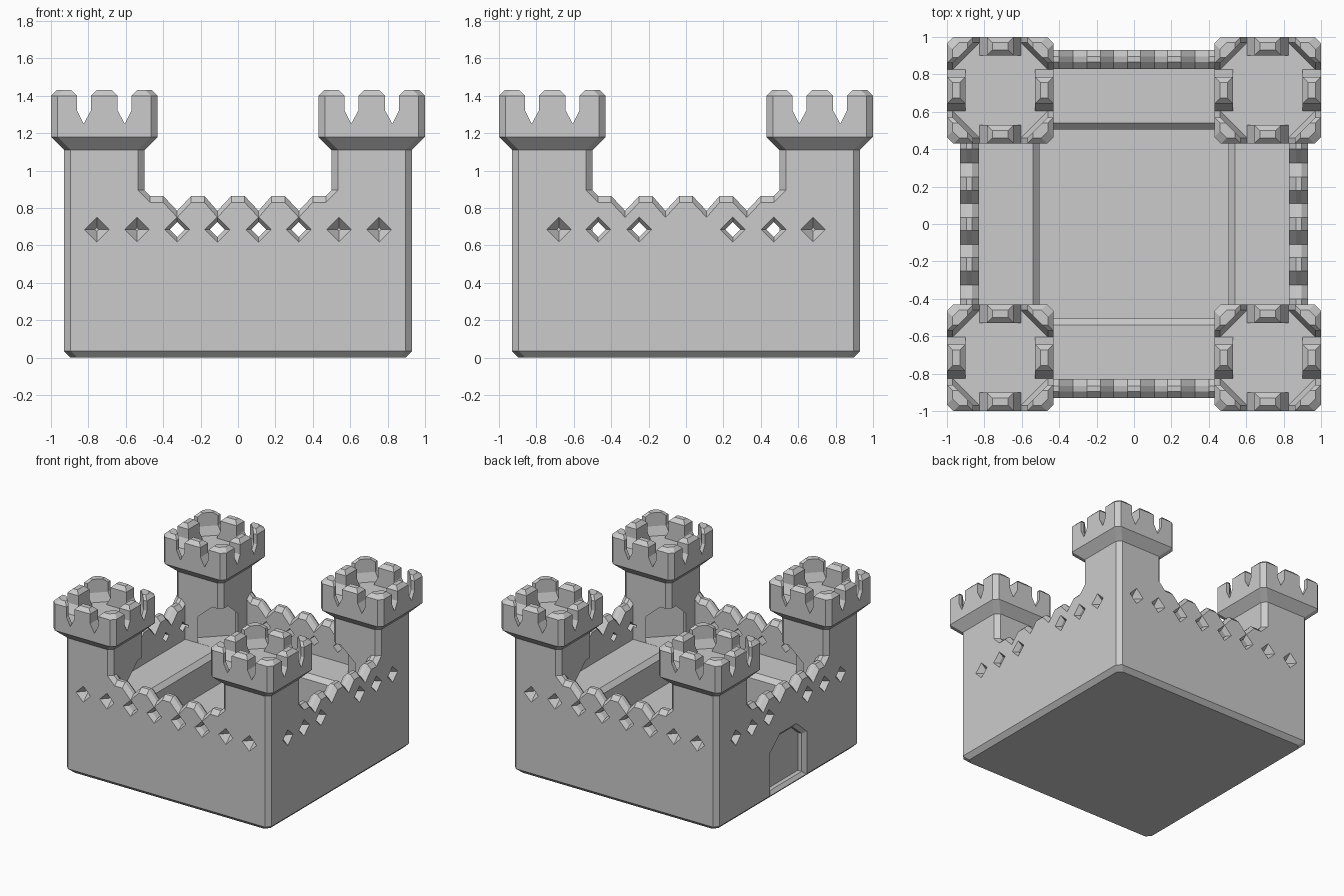
import bpy, bmesh, math
from mathutils import Matrix, Vector

if "Cube" in bpy.data.objects:
    bpy.data.objects.remove(bpy.data.objects["Cube"])

stone = bpy.data.materials.new("grey_stone")
stone.diffuse_color = (0.6, 0.6, 0.6, 1)
stone.use_nodes = True
stone.node_tree.nodes["Principled BSDF"].inputs["Base Color"].default_value = stone.diffuse_color


def add_loft(bm, rings, mat=Matrix()):
    """Skin a list of equal-length point rings and cap both ends."""
    vs = [[bm.verts.new(mat @ Vector(p)) for p in r] for r in rings]
    n = len(vs[0])
    for a, b in zip(vs, vs[1:]):
        for i in range(n):
            j = (i + 1) % n
            bm.faces.new((a[i], a[j], b[j], b[i]))
    bm.faces.new(vs[0])
    bm.faces.new(vs[-1])


def make(name, lofts):
    bm = bmesh.new()
    for rings, mat in lofts:
        add_loft(bm, rings, mat)
    bmesh.ops.recalc_face_normals(bm, faces=bm.faces)
    me = bpy.data.meshes.new(name)
    bm.to_mesh(me)
    bm.free()
    me.materials.append(stone)
    ob = bpy.data.objects.new(name, me)
    bpy.context.collection.objects.link(ob)
    return ob


def cut(ob, cutter):
    m = ob.modifiers.new("cut", 'BOOLEAN')
    m.operation, m.solver, m.object = 'DIFFERENCE', 'EXACT', cutter
    bpy.context.view_layer.objects.active = ob
    bpy.ops.object.modifier_apply(modifier=m.name)


def square(h, z, c=0.035):
    """Square with clipped corners."""
    k = h - c
    return [(k, -h, z), (h, -k, z), (h, k, z), (k, h, z),
            (-k, h, z), (-h, k, z), (-h, -k, z), (-k, -h, z)]


def turn(k):
    return Matrix.Rotation(k * math.pi / 2, 4, 'Z')


I = Matrix()
WALK, DECK, C = 0.57, 1.25, 0.715

# Main block with sunken courtyard
base = make("wall_base", [([square(0.895, 0), square(0.93, 0.035), square(0.93, WALK)], I)])
yard = make("courtyard_cutter", [([square(0.505, 0.30, 0.005), square(0.505, 0.535, 0.005),
                                   square(0.57, 0.60, 0.005)], I)])
cut(base, yard)

# Arched gate recess in the left wall
def gate_ring(x, g):
    return [(x, -0.21 - g, 0.06 - g), (x, 0.21 + g, 0.06 - g), (x, 0.21 + g, 0.37 + g / 2),
            (x, 0.09 + g / 2, 0.47 + g), (x, -0.09 - g / 2, 0.47 + g), (x, -0.21 - g, 0.37 + g / 2)]

gate = make("gate_cutter", [([gate_ring(-0.95, 0.03), gate_ring(-0.93, 0.03),
                              gate_ring(-0.905, 0.0), gate_ring(-0.87, 0.0)], I)])
cut(base, gate)

# Diamond windows: open through the parapets, blind on the towers
def diamond(x, y, r):
    return [(x - r, y, 0.685), (x, y, 0.685 - r), (x + r, y, 0.685), (x, y, 0.685 + r)]

holes = []
for k in range(4):
    through, blind = ((0.11, 0.325), (0.54, 0.755)) if k % 2 == 0 else ((0.25, 0.47), (0.68,))
    for s in (-1, 1):
        for x in through:
            holes.append(([diamond(s * x, -0.94, 0.075), diamond(s * x, -0.895, 0.04),
                           diamond(s * x, -0.80, 0.04)], turn(k)))
        for x in blind:
            holes.append(([diamond(s * x, -0.94, 0.075), diamond(s * x, -0.87, 0.01)], turn(k)))
windows = make("window_cutter", holes)

# Zigzag parapets
half = [(0.035, 0.865), (0.11, 0.785), (0.18, 0.865), (0.25, 0.865), (0.325, 0.785),
        (0.40, 0.865), (0.47, 0.865), (0.55, 0.945)]
profile = [(-x, z) for x, z in reversed(half)] + half
rings = [[(x, -0.93, WALK), (x, -0.93, z - 0.035), (x, -0.895, z),
          (x, -0.865, z), (x, -0.83, z - 0.035), (x, -0.83, WALK)] for x, z in profile]
for k, side in enumerate(("front", "right", "back", "left")):
    cut(make(side + "_parapet", [(rings, turn(k))]), windows)

# Merlons, laid out around a tower centre
R = 0.285
def middle_ring(z, w, o, i):
    return [(-w, -R + o, z), (w, -R + o, z), (w, -R + i, z), (-w, -R + i, z)]

def corner_ring(z, leg, o):
    a, b = -R + o, -R + leg
    return [(a, a + 0.035, z), (a + 0.035, a, z), (b, a, z), (b, a + 0.03, z),
            (a + 0.03, b, z), (a, b, z)]

middle = [middle_ring(DECK, 0.11, 0, 0.10), middle_ring(1.32, 0.072, 0, 0.10),
          middle_ring(1.40, 0.072, 0, 0.10), middle_ring(1.43, 0.042, 0.03, 0.07)]
corner = [corner_ring(DECK, 0.175, 0), corner_ring(1.32, 0.14, 0),
          corner_ring(1.40, 0.14, 0), corner_ring(1.43, 0.11, 0.03)]

# Four towers with an arched passage through the inner corner
arch = [(-0.15, 0.571), (0.15, 0.571), (0.15, 0.79), (0.06, 0.90), (-0.06, 0.90), (-0.15, 0.79)]
for k, place in enumerate(("front_left", "front_right", "back_right", "back_left")):
    at = turn(k) @ Matrix.Translation((-C, -C, 0))
    tower = make(place + "_tower", [([square(0.215, WALK), square(0.215, 1.11),
                                      square(R, 1.18), square(R, DECK)], at)])
    passage = make("passage_cutter", [([[(u, y, z) for u, z in arch] for y in (0.06, 0.40)],
                                       at @ Matrix.Rotation(-math.pi / 4, 4, 'Z'))])
    cut(tower, passage)
    cut(tower, windows)
    bpy.data.objects.remove(passage)
    make(place + "_merlons", [(r, at @ turn(j)) for j in range(4) for r in (middle, corner)])

for helper in (yard, gate, windows):
    bpy.data.objects.remove(helper)
